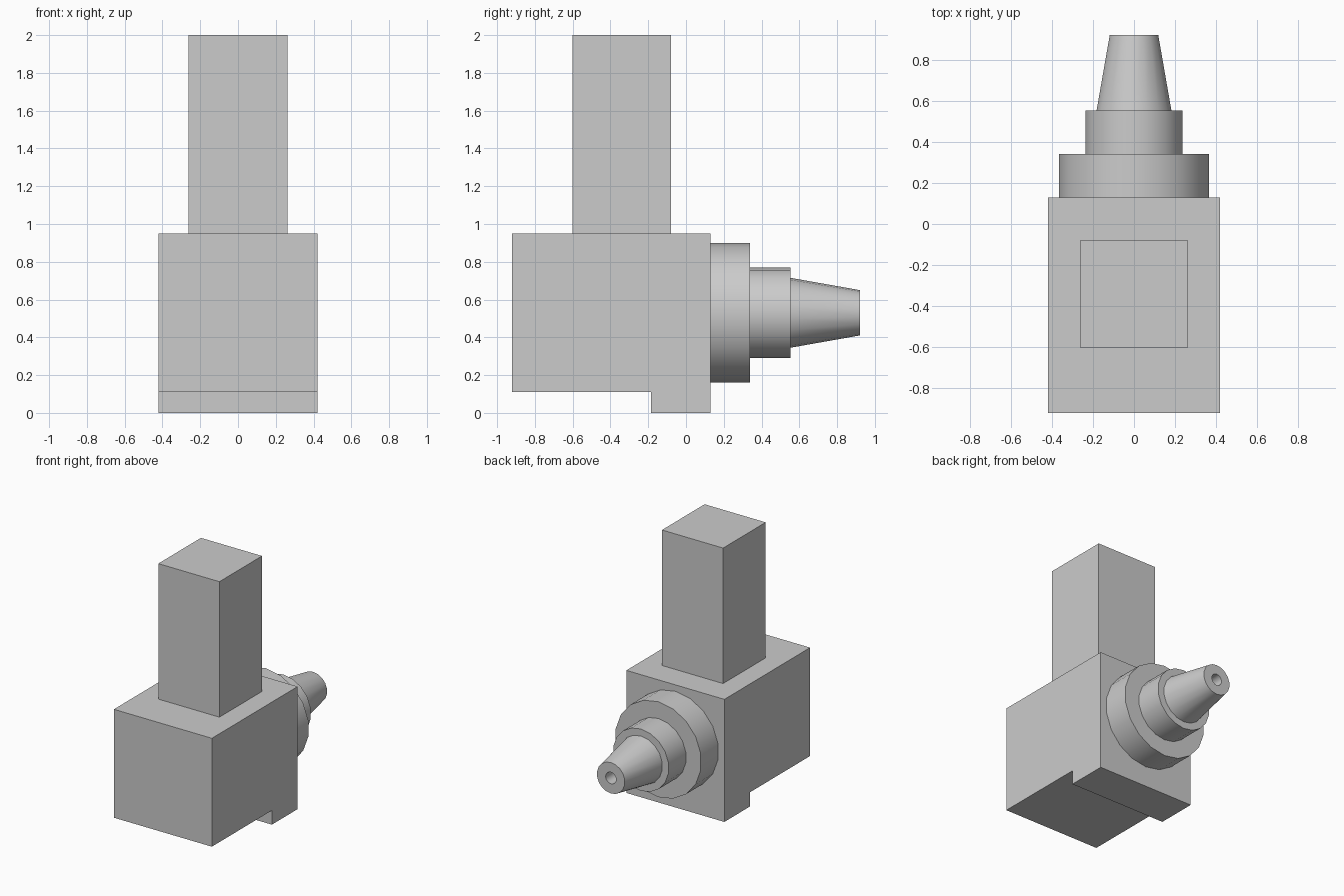
import bpy, bmesh, math

if "Cube" in bpy.data.objects:
    bpy.data.objects.remove(bpy.data.objects["Cube"], do_unlink=True)

grey = bpy.data.materials.new("plain_grey")
grey.use_nodes = True
GREY = (0.6, 0.6, 0.6, 1)
grey.diffuse_color = GREY
grey.node_tree.nodes["Principled BSDF"].inputs["Base Color"].default_value = GREY

AXIS_Z = 0.53   # height of the nozzle axis
SIDES = 18


def finish(name, bm, smooth=False):
    bmesh.ops.recalc_face_normals(bm, faces=bm.faces)
    mesh = bpy.data.meshes.new(name)
    bm.to_mesh(mesh)
    bm.free()
    mesh.materials.append(grey)
    obj = bpy.data.objects.new(name, mesh)
    bpy.context.collection.objects.link(obj)
    if smooth:
        bpy.ops.object.select_all(action="DESELECT")
        obj.select_set(True)
        bpy.context.view_layer.objects.active = obj
        bpy.ops.object.shade_smooth_by_angle(angle=math.radians(30))
    return obj


def extrude_side(name, profile, half_width):
    """Extrude a (y, z) outline across x."""
    bm = bmesh.new()
    face = bm.faces.new([bm.verts.new((-half_width, y, z)) for y, z in profile])
    moved = bmesh.ops.extrude_face_region(bm, geom=[face])["geom"]
    verts = [v for v in moved if isinstance(v, bmesh.types.BMVert)]
    bmesh.ops.translate(bm, verts=verts, vec=(2 * half_width, 0, 0))
    return finish(name, bm)


def turn(name, profile):
    """Turn a (radius, y) outline about the nozzle axis, capping both ends."""
    bm = bmesh.new()
    rings = []
    for r, y in profile:
        angles = [2 * math.pi * i / SIDES for i in range(SIDES)]
        rings.append([bm.verts.new((r * math.sin(a), y, AXIS_Z + r * math.cos(a)))
                      for a in angles])
    for a, b in zip(rings, rings[1:]):
        for i in range(SIDES):
            j = (i + 1) % SIDES
            bm.faces.new((a[i], a[j], b[j], b[i]))
    bm.faces.new(rings[0])
    bm.faces.new(rings[-1])
    return finish(name, bm, smooth=True)


# Block with a raised underside at the front and a foot at the back
extrude_side("body_block", [(-0.92, 0.11), (-0.185, 0.11), (-0.185, 0),
                            (0.13, 0), (0.13, 0.95), (-0.92, 0.95)], 0.42)

# Square column on top
extrude_side("column", [(-0.602, 0.95), (-0.08, 0.95), (-0.08, 2), (-0.602, 2)], 0.262)

# Stepped nozzle on the back
turn("flange", [(0.37, 0.13), (0.37, 0.34)])
turn("collar", [(0.24, 0.34), (0.24, 0.553)])
# Tapered tip with a blind bore
turn("nozzle_tip", [(0.185, 0.553), (0.12, 0.92), (0.045, 0.92), (0.045, 0.56)])
